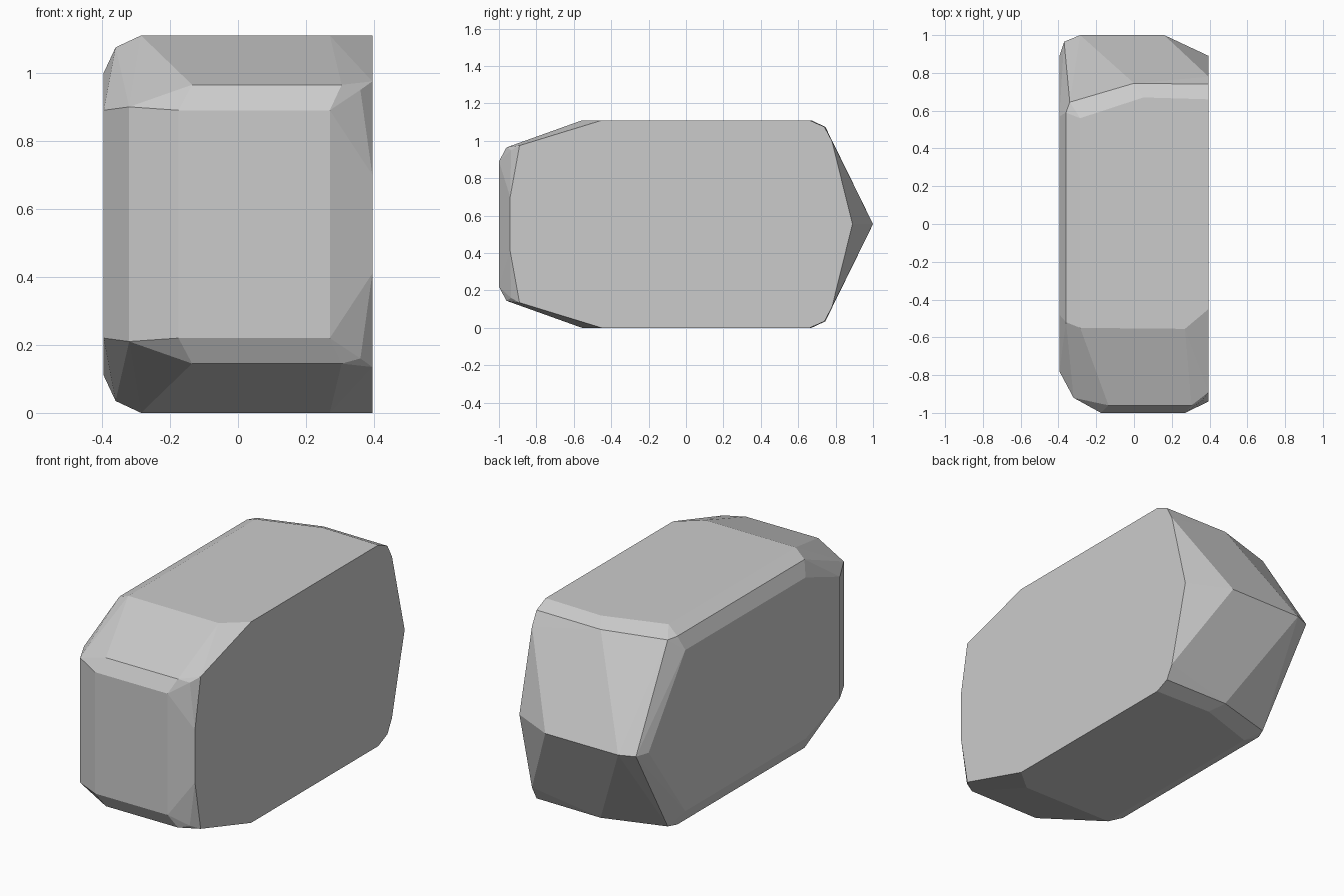
import bpy, bmesh

HEIGHT = 1.11

# Corner points of the upper half of the chiselled block
upper = [
    # flat cut right side
    (0.395, -0.94, 0.70), (0.395, -0.89, 0.975), (0.395, -0.45, 1.11),
    (0.395, 0.66, 1.11), (0.395, 0.74, 1.075), (0.395, 0.78, 1.0),
    # top face and its bevels
    (0.27, -0.555, 1.11), (-0.285, -0.55, 1.11), (-0.285, 0.56, 1.11), (0.05, 0.67, 1.11),
    (-0.36, -0.52, 1.075), (-0.36, 0.59, 1.075), (-0.34, 0.645, 1.07), (0.0, 0.745, 1.075),
    # left side
    (-0.395, -0.48, 1.0), (-0.395, 0.57, 1.0), (-0.395, -0.78, 0.89),
    # front face and its bevels
    (-0.175, -1.0, 0.89), (0.27, -1.0, 0.89), (0.305, -0.96, 0.965),
    (0.36, -0.935, 0.95), (-0.135, -0.96, 0.965), (-0.32, -0.92, 0.90),
]
# Wedge ridge at the back, halfway up
ridge = [(0.395, 0.89), (0.16, 1.0), (-0.285, 1.0), (-0.37, 0.965), (-0.395, 0.89)]

# Mirror the corners to the lower half and wrap them in a faceted hull
bm = bmesh.new()
for x, y, z in upper:
    bm.verts.new((x, y, z))
    bm.verts.new((x, y, HEIGHT - z))
for x, y in ridge:
    bm.verts.new((x, y, HEIGHT / 2))
hull = bmesh.ops.convex_hull(bm, input=bm.verts[:])
loose = {g for g in hull["geom_interior"] + hull["geom_unused"]
         if isinstance(g, bmesh.types.BMVert)}
bmesh.ops.delete(bm, geom=list(loose), context='VERTS')
bmesh.ops.dissolve_limit(bm, angle_limit=0.03, verts=bm.verts[:], edges=bm.edges[:])
bmesh.ops.recalc_face_normals(bm, faces=bm.faces[:])

mesh = bpy.data.meshes.new("stone_block")
bm.to_mesh(mesh)
bm.free()
block = bpy.data.objects.new("stone_block", mesh)
bpy.context.collection.objects.link(block)
